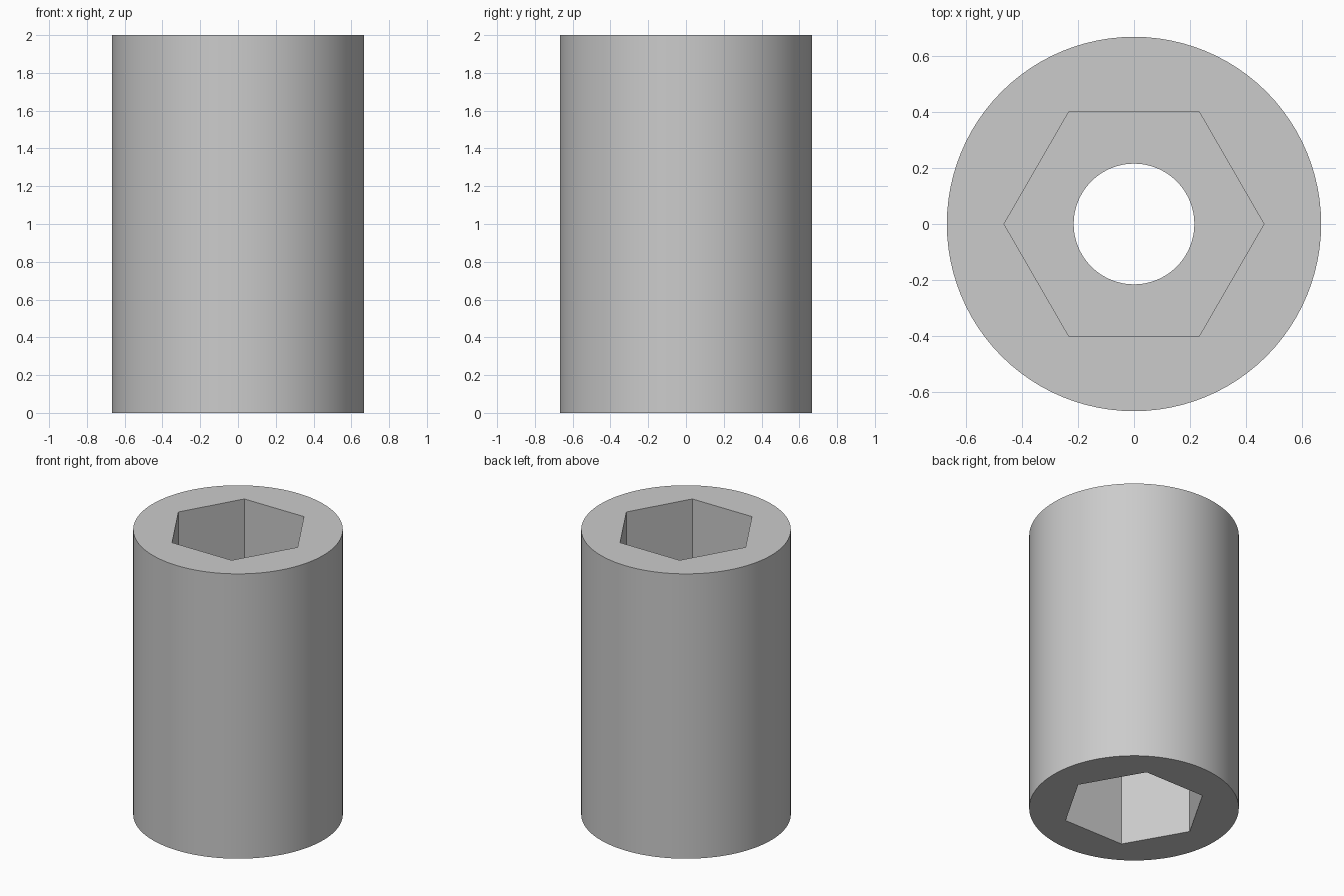
import bpy
import bmesh
from math import cos, sin, pi, radians

cube = bpy.data.objects.get("Cube")
if cube:
    bpy.data.objects.remove(cube, do_unlink=True)

SIDES = 96
HEIGHT = 2.0
OUTER_R = 0.667
HEX_APOTHEM = 0.401
BORE_R = 0.215
POCKET = 0.8  # depth of each hexagonal socket


def round_radius(radius):
    return lambda angle: radius


def hex_radius(angle):
    # distance to a hexagon side, corners lying on the x axis
    return HEX_APOTHEM / cos(angle % (pi / 3) - pi / 6)


def add_ring(bm, radius_at, z):
    ring = []
    for i in range(SIDES):
        a = 2 * pi * i / SIDES
        r = radius_at(a)
        ring.append(bm.verts.new((r * cos(a), r * sin(a), z)))
    return ring


# Closed section: outer wall, top socket, bore, bottom socket
outer = round_radius(OUTER_R)
bore = round_radius(BORE_R)
section = [
    (outer, 0), (outer, HEIGHT),
    (hex_radius, HEIGHT), (hex_radius, HEIGHT - POCKET),
    (bore, HEIGHT - POCKET), (bore, POCKET),
    (hex_radius, POCKET), (hex_radius, 0),
]

bm = bmesh.new()
rings = [add_ring(bm, shape, z) for shape, z in section]
for k, ring in enumerate(rings):
    after = rings[(k + 1) % len(rings)]
    for i in range(SIDES):
        j = (i + 1) % SIDES
        bm.faces.new((ring[i], ring[j], after[j], after[i]))
bmesh.ops.recalc_face_normals(bm, faces=bm.faces)

mesh = bpy.data.meshes.new("hex_socket_sleeve")
bm.to_mesh(mesh)
bm.free()
sleeve = bpy.data.objects.new("hex_socket_sleeve", mesh)
bpy.context.collection.objects.link(sleeve)

# Plain grey material
grey = bpy.data.materials.new("light_grey")
grey.use_nodes = True
colour = (0.6, 0.6, 0.6, 1)
grey.diffuse_color = colour
grey.node_tree.nodes["Principled BSDF"].inputs["Base Color"].default_value = colour
mesh.materials.append(grey)

# Smooth round walls, crisp rims and socket corners
bpy.ops.object.select_all(action="DESELECT")
sleeve.select_set(True)
bpy.context.view_layer.objects.active = sleeve
bpy.ops.object.shade_smooth_by_angle(angle=radians(30))
